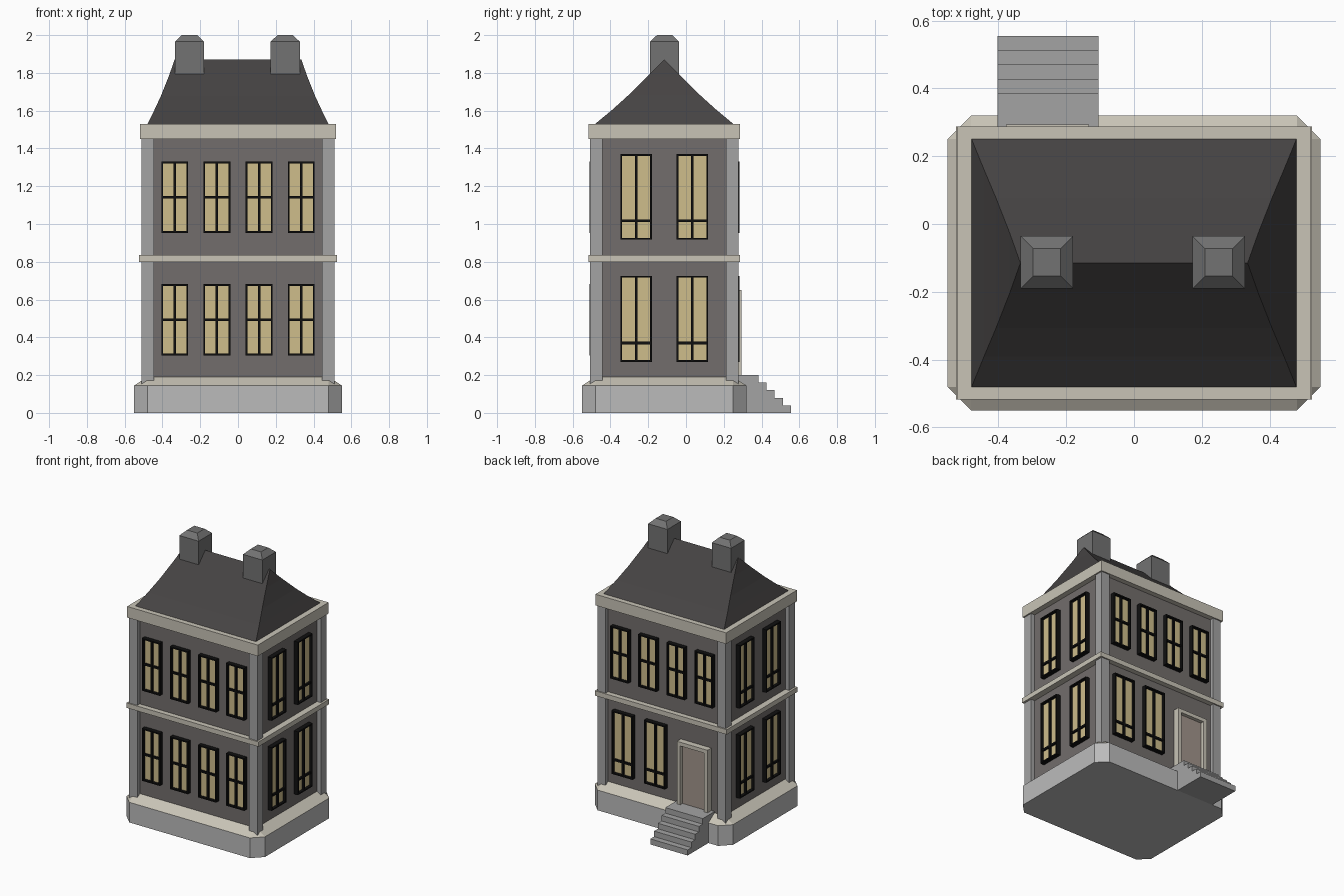
import bpy, bmesh
from math import radians
from mathutils import Matrix, Vector

if "Cube" in bpy.data.objects:
    bpy.data.objects.remove(bpy.data.objects["Cube"])

CY = -0.115            # middle of the house in y
HX, HY = 0.48, 0.365   # half size of the walls


def mat(name, r, g, b):
    m = bpy.data.materials.new(name)
    m.diffuse_color = (r, g, b, 1)
    m.use_nodes = True
    m.node_tree.nodes["Principled BSDF"].inputs["Base Color"].default_value = m.diffuse_color
    return m


WALL = mat("wall_grey", 0.17, 0.155, 0.15)
TRIM = mat("trim_cream", 0.58, 0.55, 0.47)
STONE = mat("stone", 0.5, 0.5, 0.5)
PILLAR = mat("pillar_grey", 0.37, 0.37, 0.37)
ROOF = mat("slate", 0.06, 0.056, 0.056)
BRICK = mat("chimney_grey", 0.17, 0.17, 0.17)
GLASS = mat("lit_glass", 0.62, 0.51, 0.26)
BLACK = mat("black_frame", 0.005, 0.005, 0.005)
DOOR = mat("door_brown", 0.36, 0.3, 0.26)


def finish(name, bm, material):
    bmesh.ops.recalc_face_normals(bm, faces=bm.faces)
    me = bpy.data.meshes.new(name)
    bm.to_mesh(me)
    bm.free()
    me.materials.append(material)
    ob = bpy.data.objects.new(name, me)
    bpy.context.collection.objects.link(ob)
    return ob


def add_box(bm, x0, x1, y0, y1, z0, z1, m=Matrix()):
    size = Matrix.Diagonal((x1 - x0, y1 - y0, z1 - z0, 1))
    mid = Matrix.Translation(((x0 + x1) / 2, (y0 + y1) / 2, (z0 + z1) / 2))
    bmesh.ops.create_cube(bm, size=1, matrix=m @ mid @ size)


def box(name, material, *dims):
    bm = bmesh.new()
    add_box(bm, *dims)
    return finish(name, bm, material)


def loft(name, material, rings):
    """Skin a stack of closed rings and cap both ends."""
    bm = bmesh.new()
    loops = [[bm.verts.new(p) for p in r] for r in rings]
    n = len(rings[0])
    for a, b in zip(loops, loops[1:]):
        for i in range(n):
            j = (i + 1) % n
            bm.faces.new((a[i], a[j], b[j], b[i]))
    bm.faces.new(loops[0])
    bm.faces.new(loops[-1])
    bmesh.ops.remove_doubles(bm, verts=bm.verts, dist=1e-4)
    return finish(name, bm, material)


def rect(cx, cy, hx, hy, z):
    return [(cx - hx, cy - hy, z), (cx + hx, cy - hy, z),
            (cx + hx, cy + hy, z), (cx - hx, cy + hy, z)]


def octagon(hx, hy, c, z):
    pts = [(-hx + c, -hy), (hx - c, -hy), (hx, -hy + c), (hx, hy - c),
           (hx - c, hy), (-hx + c, hy), (-hx, hy - c), (-hx, -hy + c)]
    return [(x, y + CY, z) for x, y in pts]


# Plinth with cut corners and sloping top
loft("plinth", STONE, [octagon(0.55, 0.435, 0.07, z) for z in (0, 0.145)])
loft("plinth_slope", TRIM, [octagon(0.55, 0.435, 0.07, 0.145),
                            octagon(HX + 0.0004, HY + 0.0004, 0.0002, 0.19)])

# Walls, corner pillars, floor band and cornice
box("walls", WALL, -HX, HX, CY - HY, CY + HY, 0.14, 1.5)
bm = bmesh.new()
for sx in (-1, 1):
    for sy in (-1, 1):
        m = Matrix.Translation((sx * 0.4775, CY + sy * 0.3605, 0))
        add_box(bm, -0.0325, 0.0325, -0.0325, 0.0325, 0.147, 1.46, m)
finish("corner_pillars", bm, PILLAR)
box("floor_band", TRIM, -0.525, 0.525, CY - 0.402, CY + 0.402, 0.8, 0.835)
box("cornice", TRIM, -0.52, 0.52, CY - 0.402, CY + 0.402, 1.45, 1.53)

# Hipped roof with a slight inward sweep
loft("roof", ROOF, [rect(0, CY, hx, hy, z) for hx, hy, z in (
    (0.48, 0.368, 1.528), (0.442, 0.275, 1.605), (0.407, 0.192, 1.68),
    (0.367, 0.09, 1.78), (0.335, 0.0, 1.872))])

# Chimneys with tapered caps
for side, cx in (("left", -0.257), ("right", 0.25)):
    loft(side + "_chimney", BRICK, [rect(cx, CY + 0.002, h, h, z) for h, z in (
        (0.077, 1.7), (0.077, 1.965), (0.041, 2.0))])


# Windows, drawn in wall space: x along the wall, -y outward
def window(frames, panes, m, u, w, z0, z1, bar_z):
    h, t, out = w / 2, 0.009, -0.032
    a, b = u - h, u + h
    add_box(frames, a, a + t, out, 0, z0, z1, m)
    add_box(frames, b - t, b, out, 0, z0, z1, m)
    add_box(frames, a, b, out, 0, z0, z0 + t, m)
    add_box(frames, a, b, out, 0, z1 - t, z1, m)
    add_box(frames, u - 0.007, u + 0.007, -0.026, 0, z0, z1, m)
    add_box(frames, a, b, -0.025, 0, bar_z - 0.007, bar_z + 0.007, m)
    add_box(panes, a + 0.003, b - 0.003, -0.012, 0.002, z0 + 0.003, z1 - 0.003, m)


SHORT = (-0.335, -0.112, 0.112, 0.335)
walls = {  # angle, wall distance, window rows: (positions, width, z0, z1, bar)
    "front": (0, HY, [(SHORT, 0.142, 0.305, 0.682, 0.493), (SHORT, 0.142, 0.953, 1.33, 1.142)]),
    "right": (90, HX, [((-0.149, 0.149), 0.166, 0.27, 0.725, 0.37),
                       ((-0.149, 0.149), 0.166, 0.918, 1.37, 1.018)]),
    "back": (180, HY, [((-0.313, -0.055), 0.166, 0.27, 0.725, 0.37),
                       (SHORT, 0.142, 0.953, 1.33, 1.142)]),
}
walls["left"] = (-90, HX, walls["right"][2])
for side, (angle, dist, rows) in walls.items():
    m = (Matrix.Translation((0, CY, 0)) @ Matrix.Rotation(radians(angle), 4, 'Z')
         @ Matrix.Translation((0, -dist, 0)))
    frames, panes = bmesh.new(), bmesh.new()
    for places, w, z0, z1, bar in rows:
        for u in places:
            window(frames, panes, m, u, w, z0, z1, bar)
    finish(side + "_window_frames", frames, BLACK)
    finish(side + "_window_panes", panes, GLASS)

# Back door with surround
box("door", DOOR, -0.355, -0.155, 0.24, 0.268, 0.19, 0.63)
bm = bmesh.new()
add_box(bm, -0.377, -0.35, 0.24, 0.294, 0.19, 0.65)
add_box(bm, -0.16, -0.133, 0.24, 0.294, 0.19, 0.65)
add_box(bm, -0.35, -0.16, 0.24, 0.294, 0.623, 0.65)
finish("door_surround", bm, TRIM)

# Back steps, extruded from a stair profile
profile = [(0.25, 0), (0.555, 0)]
for i in range(5):
    y, z = 0.555 - i * 0.0427, (i + 1) * 0.04
    profile += [(y, z), (y - 0.0427 if i < 4 else 0.25, z)]
bm = bmesh.new()
face = bm.faces.new([bm.verts.new((-0.402, y, z)) for y, z in profile])
ext = bmesh.ops.extrude_face_region(bm, geom=[face])
bmesh.ops.translate(bm, vec=Vector((0.297, 0, 0)),
                    verts=[v for v in ext["geom"] if isinstance(v, bmesh.types.BMVert)])
finish("back_steps", bm, PILLAR)
